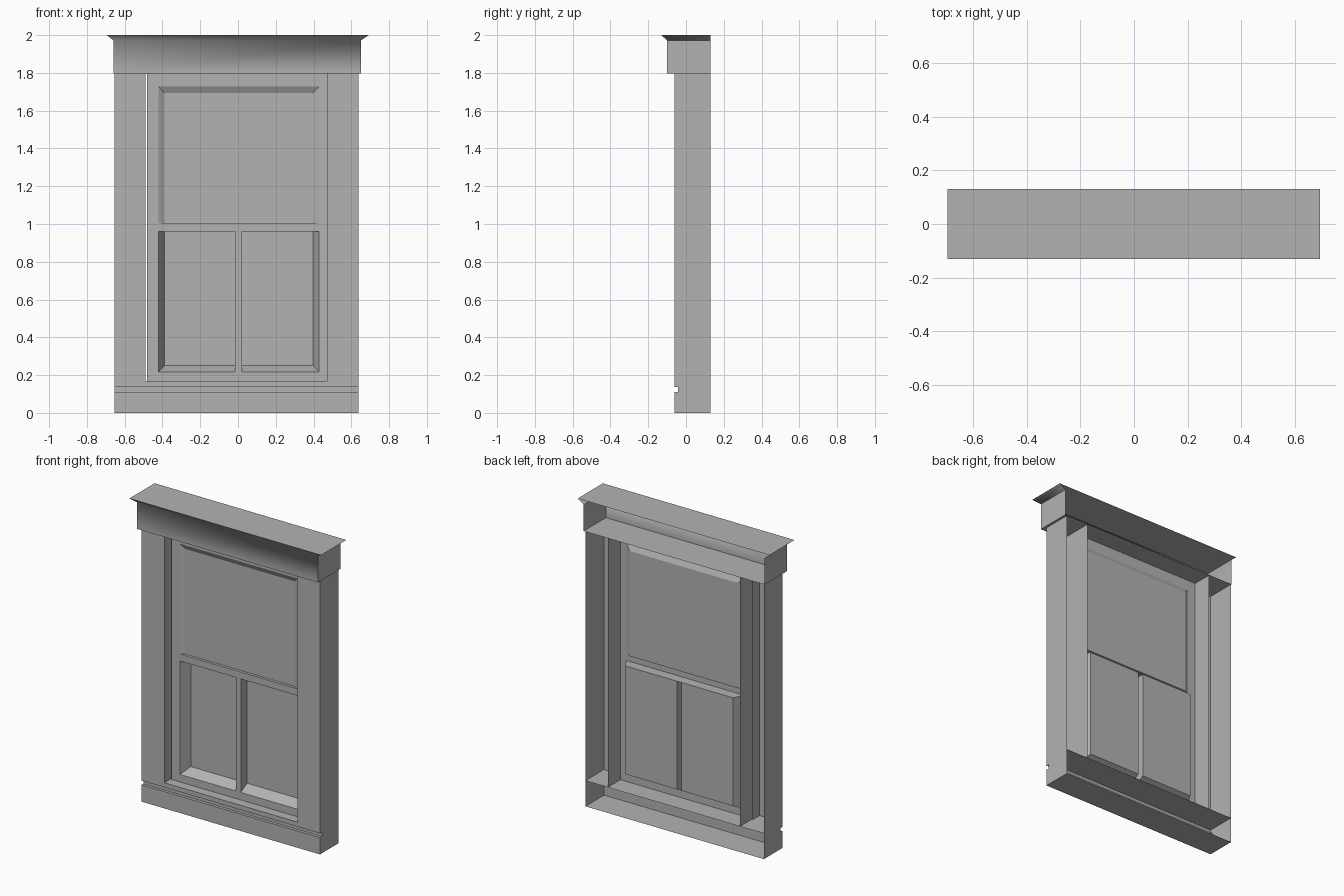
import bpy, bmesh, math

if "Cube" in bpy.data.objects:
    bpy.data.objects.remove(bpy.data.objects["Cube"])

FRONT, BACK, SASH, TOP = -0.062, 0.13, 0.0, 1.796

# Mid-grey paint shared by every part
paint = bpy.data.materials.new("grey_paint")
paint.diffuse_color = (0.45, 0.45, 0.45, 1)
paint.use_nodes = True
paint.node_tree.nodes["Principled BSDF"].inputs["Base Color"].default_value = paint.diffuse_color


def make(name, quads):
    """Build one open shell object from a list of quads, welding shared corners."""
    bm = bmesh.new()
    for q in quads:
        bm.faces.new([bm.verts.new(p) for p in q])
    bmesh.ops.remove_doubles(bm, verts=bm.verts, dist=1e-4)
    me = bpy.data.meshes.new(name)
    bm.to_mesh(me)
    bm.free()
    me.materials.append(paint)
    ob = bpy.data.objects.new(name, me)
    bpy.context.collection.objects.link(ob)
    return ob


def strips(a, b):
    """Quads joining two polylines of equal length."""
    return [(a[i], a[i + 1], b[i + 1], b[i]) for i in range(len(a) - 1)]


def rect(x0, x1, z0, z1, y):
    return [(x0, y, z0), (x1, y, z0), (x1, y, z1), (x0, y, z1)]


def upright(name, path, z0=0.168, z1=TOP):
    """Plan outline raised from z0 to z1."""
    return make(name, strips([(x, y, z0) for x, y in path],
                             [(x, y, z1) for x, y in path]))


# Cornice: flared U-shaped shell, open at the back, closed above and below
def u_ring(x0, x1, y, z):
    return [(x0, BACK, z), (x0, y, z), (x1, y, z), (x1, BACK, z)]


rings = [u_ring(-0.66, 0.65, -0.10, 1.798), u_ring(-0.66, 0.65, -0.10, 1.972),
         u_ring(-0.695, 0.693, -0.13, 2.0)]
quads = [rings[0][::-1], rings[-1]]
for lo, hi in zip(rings, rings[1:]):
    quads += strips(lo, hi)
cornice = make("cornice", quads)
bpy.context.view_layer.objects.active = cornice
cornice.select_set(True)
bpy.ops.object.shade_smooth_by_angle(angle=math.radians(55))

# Side casings: outer side, front face and a short return to the sash
upright("left_casing", [(-0.655, BACK), (-0.655, FRONT), (-0.49, FRONT), (-0.49, SASH + 0.01)])
upright("right_casing", [(0.475, SASH), (0.475, FRONT), (0.637, FRONT), (0.637, BACK)])

# Jambs beside the sash
upright("left_jamb", [(-0.482, SASH), (-0.482, BACK)])
upright("right_jamb", [(0.475, BACK), (0.475, SASH)])

# Sill: grooved profile run across the full width, open at the back
profile = [(BACK, 0), (FRONT, 0), (FRONT, 0.11), (-0.043, 0.11),
           (-0.043, 0.138), (FRONT, 0.138), (FRONT, 0.168), (BACK, 0.168)]
XL, XR = -0.655, 0.637
quads = strips([(XL, y, z) for y, z in profile], [(XR, y, z) for y, z in profile])
for x, flip in ((XL, 1), (XR, -1)):
    for y, z0, z1 in ((FRONT, 0, 0.11), (-0.043, 0.11, 0.138), (FRONT, 0.138, 0.168)):
        quads.append([(x, BACK, z0), (x, BACK, z1), (x, y, z1), (x, y, z0)][::flip])
make("sill", quads)

# Sash face: stiles, rails and the lower mullion
make("sash_frame", [rect(*r, SASH) for r in (
    (-0.482, -0.42, 0.168, TOP), (0.43, 0.475, 0.168, TOP),
    (-0.42, 0.43, 1.727, TOP), (-0.42, 0.43, 0.96, 1.005),
    (-0.42, 0.43, 0.168, 0.217), (-0.015, 0.02, 0.217, 0.96))])
make("mullion_cap", [[(-0.015, SASH, 0.96), (0.02, SASH, 0.96),
                      (0.02, 0.066, 0.96), (-0.015, 0.066, 0.96)]])


# Panes: recessed reveal around each opening, plus the glass at its back
def pane(name, outer, inner, left_depth, right_depth):
    a = rect(*outer, SASH)
    b = [(x, left_depth if i in (0, 3) else right_depth, z)
         for i, (x, _, z) in enumerate(rect(*inner, SASH))]
    make(name + "_reveal", strips(a + a[:1], b + b[:1]))
    make(name + "_glass", [b])


pane("upper", (-0.42, 0.43, 1.005, 1.727), (-0.39, 0.395, 1.005, 1.693), 0.018, 0.018)
pane("lower_left", (-0.42, -0.015, 0.217, 0.96), (-0.388, -0.015, 0.252, 0.96), 0.066, 0.066)
pane("lower_right", (0.02, 0.43, 0.217, 0.96), (0.02, 0.397, 0.252, 0.96), 0.066, 0.066)
